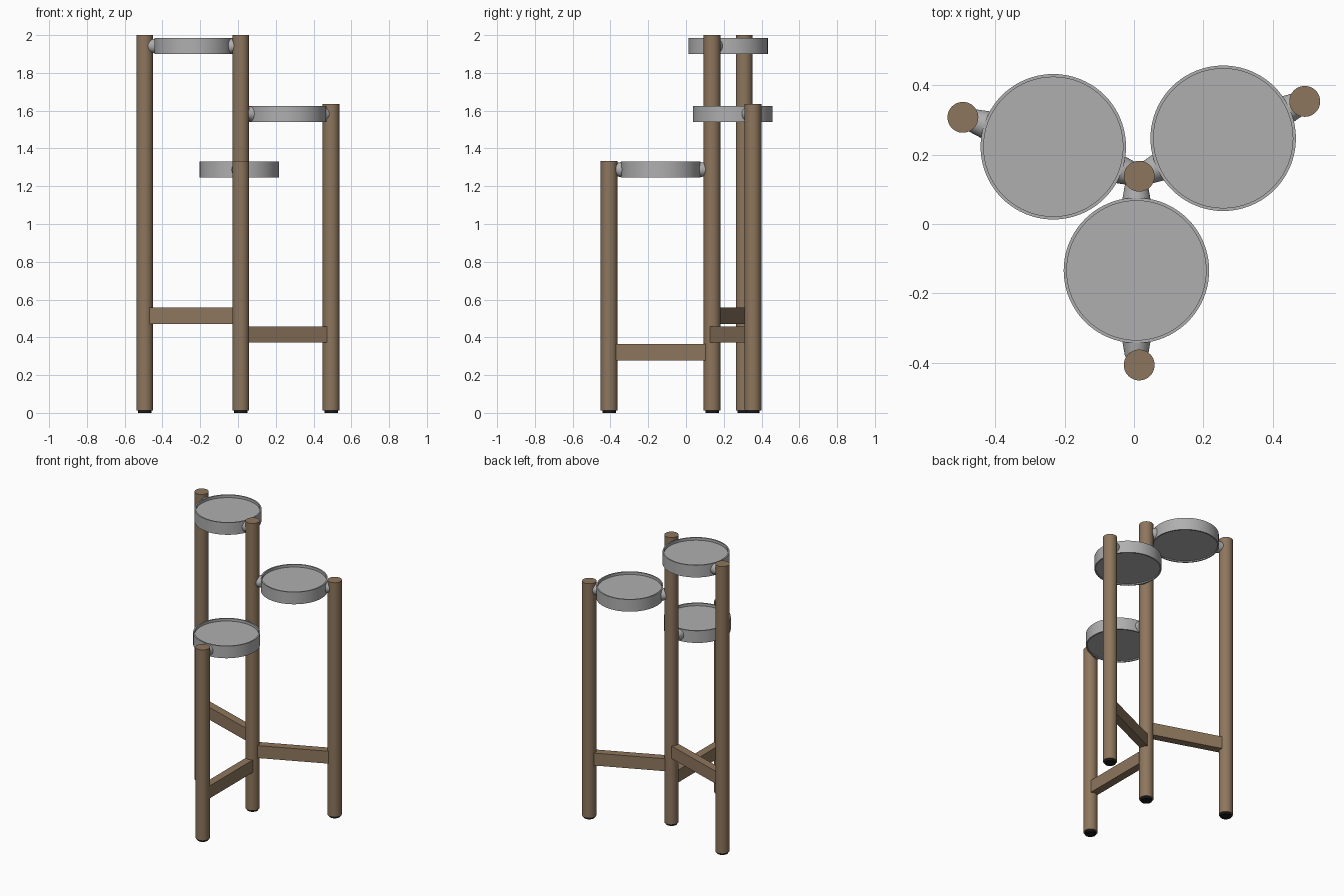
import bpy, math
from mathutils import Vector

if "Cube" in bpy.data.objects:
    bpy.data.objects.remove(bpy.data.objects["Cube"])


def material(name, rgb):
    m = bpy.data.materials.new(name)
    m.diffuse_color = (*rgb, 1)
    m.use_nodes = True
    m.node_tree.nodes["Principled BSDF"].inputs["Base Color"].default_value = m.diffuse_color
    return m


WOOD = material("brown wood", (0.27, 0.182, 0.11))
METAL = material("grey metal", (0.43, 0.43, 0.43))
RUBBER = material("black rubber", (0.01, 0.01, 0.01))


def finish(name, mat, smooth=True):
    ob = bpy.context.object
    ob.name = name
    ob.data.materials.append(mat)
    if smooth:
        bpy.ops.object.shade_smooth_by_angle(angle=math.radians(35))
    return ob


def cone(name, a, b, r1, r2, mat, sides=48):
    a, b = Vector(a), Vector(b)
    d = b - a
    bpy.ops.mesh.primitive_cone_add(vertices=sides, radius1=r1, radius2=r2, depth=d.length,
                                    location=(a + b) / 2,
                                    rotation=d.to_track_quat('Z', 'Y').to_euler())
    return finish(name, mat)


def tray(name, x, y, z, h=0.084, r=0.21, wall=0.009):
    # lathed ring with recessed plate on top and shallow recess underneath
    profile = [(0, 0.008), (r - wall, 0.008), (r - wall, 0), (r, 0), (r, h),
               (r - wall, h), (r - wall, h - 0.018), (0, h - 0.018)]
    n = 80
    verts, faces, rings = [], [], []
    for pr, pz in profile:
        if pr == 0:
            rings.append([len(verts)] * n)
            verts.append((0, 0, pz))
        else:
            rings.append(list(range(len(verts), len(verts) + n)))
            verts += [(pr * math.cos(2 * math.pi * i / n), pr * math.sin(2 * math.pi * i / n), pz)
                      for i in range(n)]
    for lo, hi in zip(rings, rings[1:]):
        for i in range(n):
            j = (i + 1) % n
            faces.append(tuple(dict.fromkeys((lo[i], lo[j], hi[j], hi[i]))))
    # first and last bands touch the axis: their winding already agrees with the sweep
    me = bpy.data.meshes.new(name)
    me.from_pydata(verts, [], faces)
    ob = bpy.data.objects.new(name, me)
    bpy.context.collection.objects.link(ob)
    ob.location = (x, y, z)
    bpy.ops.object.select_all(action='DESELECT')
    ob.select_set(True)
    bpy.context.view_layer.objects.active = ob
    return finish(name, METAL)


def post(name, x, y, top):
    cone(name, (x, y, 0.012), (x, y, top), 0.0445, 0.0445, WOOD)
    cone(name + "_foot", (x, y, 0), (x, y, 0.014), 0.036, 0.036, RUBBER, 32)


CENTRE = Vector((0.015, 0.138, 0))
post("centre_post", CENTRE.x, CENTRE.y, 2.0)

# name, outer post xy, post top, tray xy, tray bottom, stretcher bottom
UNITS = [("left", (-0.494, 0.308), 2.0, (-0.233, 0.223), 1.90, 0.472),
         ("right", (0.493, 0.354), 1.635, (0.2575, 0.2475), 1.541, 0.372),
         ("front", (0.015, -0.407), 1.333, (0.007, -0.134), 1.246, 0.278)]

for name, p, top, t, tz, bz in UNITS:
    post(name + "_post", *p, top)
    tray(name + "_tray", *t, tz)
    # tapered horizontal mounts from the tray to both posts
    c = Vector((*t, tz + 0.042))
    for end, q in (("outer", Vector((*p, 0))), ("inner", CENTRE)):
        d = Vector((q.x - c.x, q.y - c.y, 0)).normalized()
        if name == "front":
            d = Vector((0, -1 if end == "outer" else 1, 0))
        cone(f"{name}_{end}_mount", c + d * 0.203, c + d * 0.248, 0.041, 0.033, METAL, 32)
    # stretcher bar to the centre post
    q = Vector((*p, 0))
    d = q - CENTRE
    mid = (q + CENTRE) / 2
    bpy.ops.mesh.primitive_cube_add(size=1, location=(mid.x, mid.y, bz + 0.0425),
                                    rotation=(0, 0, math.atan2(d.y, d.x)))
    bpy.context.object.scale = (d.length - 0.05, 0.054, 0.086)
    finish(name + "_stretcher", WOOD, False)
